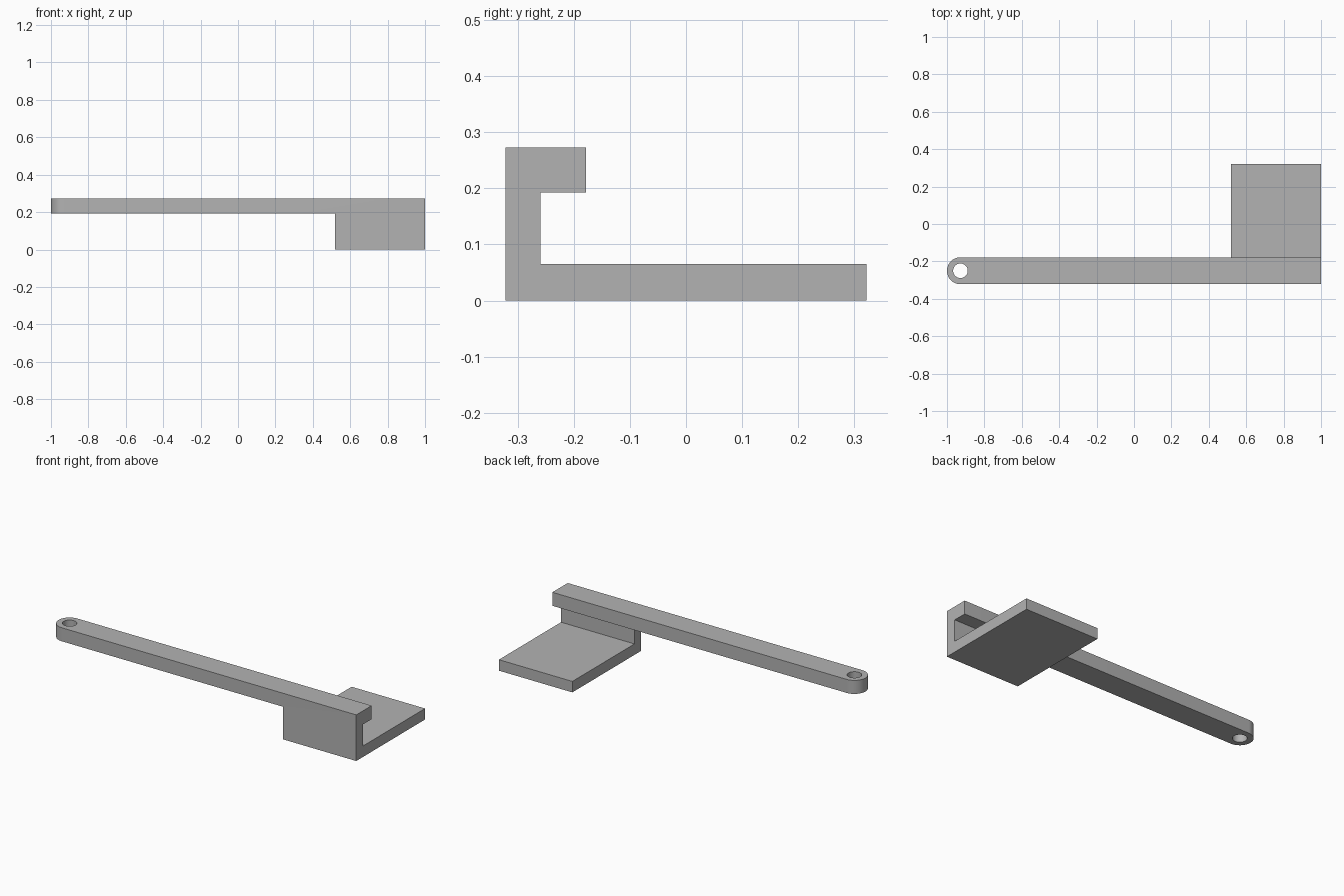
import bpy, bmesh, math
from mathutils import Matrix, Vector

cube = bpy.data.objects.get("Cube")
if cube:
    bpy.data.objects.remove(cube, do_unlink=True)

FRONT, ARM_BACK = -0.322, -0.178
ARM_LOW, TOP = 0.193, 0.273
RADIUS = (ARM_BACK - FRONT) / 2
PIVOT = Vector((RADIUS - 1, FRONT + RADIUS, 0))

grey = bpy.data.materials.new("plain_grey")
grey.use_nodes = True
colour = (0.45, 0.45, 0.45, 1)
grey.diffuse_color = colour
grey.node_tree.nodes["Principled BSDF"].inputs["Base Color"].default_value = colour


def prism(name, outline, direction):
    """Extrude a closed planar outline into a solid."""
    bm = bmesh.new()
    face = bm.faces.new([bm.verts.new(p) for p in outline])
    grown = bmesh.ops.extrude_face_region(bm, geom=[face])["geom"]
    bmesh.ops.translate(bm, vec=direction,
                        verts=[v for v in grown if isinstance(v, bmesh.types.BMVert)])
    bmesh.ops.recalc_face_normals(bm, faces=bm.faces)
    mesh = bpy.data.meshes.new(name)
    bm.to_mesh(mesh)
    bm.free()
    mesh.materials.append(grey)
    obj = bpy.data.objects.new(name, mesh)
    bpy.context.collection.objects.link(obj)
    return obj


def arc(radius, start, sweep, steps, z):
    return [PIVOT + Vector((radius * math.cos(start + sweep * i / steps),
                            radius * math.sin(start + sweep * i / steps), z))
            for i in range(steps + 1)]


def combine(target, tool, operation):
    """Apply a boolean and discard the tool."""
    tool.hide_render = True
    mod = target.modifiers.new(operation.title(), 'BOOLEAN')
    mod.operation, mod.object, mod.solver = operation, tool, 'EXACT'
    bpy.context.view_layer.objects.active = target
    bpy.ops.object.modifier_apply(modifier=mod.name)
    bpy.data.objects.remove(tool, do_unlink=True)


# Long arm with one rounded end
outline = arc(RADIUS, math.pi / 2, math.pi, 32, ARM_LOW)
outline += [Vector((1, FRONT, ARM_LOW)), Vector((1, ARM_BACK, ARM_LOW))]
arm = prism("arm_with_bracket", outline, (0, 0, TOP - ARM_LOW))

# L-shaped bracket: front wall and base plate, wall reaching into the arm
profile = [(FRONT, 0), (0.322, 0), (0.322, 0.065), (-0.259, 0.065),
           (-0.259, 0.23), (FRONT, 0.23)]
bracket = prism("bracket", [(0.519, y, z) for y, z in profile], (0.481, 0, 0))
combine(arm, bracket, 'UNION')

# Pivot hole through the rounded end
hole = prism("hole_cutter", arc(0.039, 0, math.tau, 48, 0.15)[:-1], (0, 0, 0.2))
combine(arm, hole, 'DIFFERENCE')

# Merge coplanar faces, then smooth only the curved walls
bm = bmesh.new()
bm.from_mesh(arm.data)
bmesh.ops.remove_doubles(bm, verts=bm.verts, dist=1e-5)
bmesh.ops.dissolve_limit(bm, angle_limit=0.01, verts=bm.verts, edges=bm.edges)
bm.to_mesh(arm.data)
bm.free()
bpy.ops.object.select_all(action='DESELECT')
arm.select_set(True)
bpy.context.view_layer.objects.active = arm
bpy.ops.object.shade_smooth_by_angle(angle=math.radians(30))
